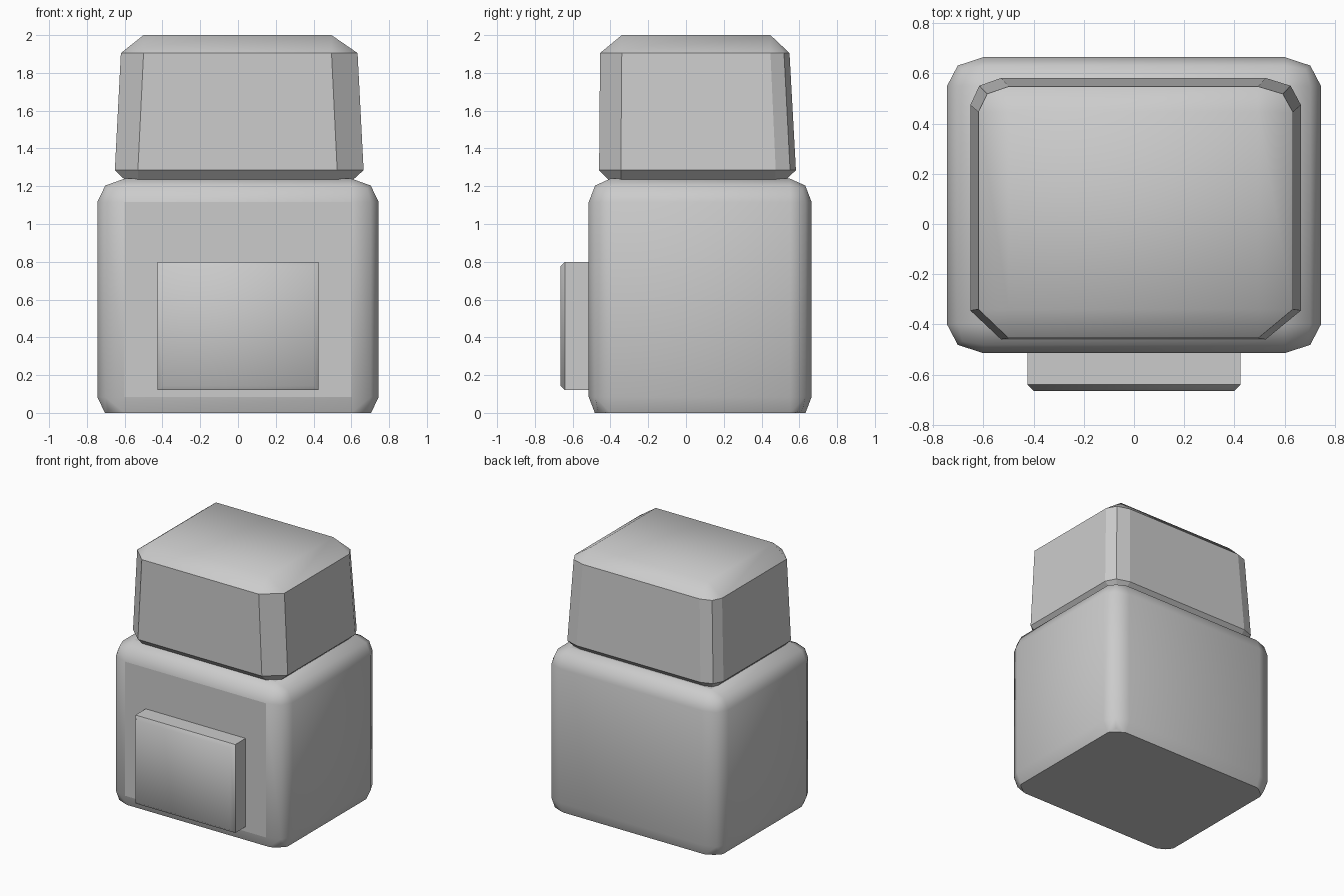
import bpy, bmesh
from mathutils import Vector

if "Cube" in bpy.data.objects:
    bpy.data.objects.remove(bpy.data.objects["Cube"])


def finish(name, bm):
    bmesh.ops.recalc_face_normals(bm, faces=bm.faces[:])
    me = bpy.data.meshes.new(name)
    bm.to_mesh(me)
    bm.free()
    ob = bpy.data.objects.new(name, me)
    bpy.context.collection.objects.link(ob)
    return ob


def box(bm, lo, hi):
    bmesh.ops.create_cube(bm, size=1)
    for v in bm.verts:
        v.co = Vector([l + (c + 0.5) * (h - l) for c, l, h in zip(v.co, lo, hi)])


# Body: rounded box stretched to size and cut flat at the ground
bm = bmesh.new()
bmesh.ops.create_cube(bm, size=1)
bmesh.ops.bevel(bm, geom=bm.edges[:], offset=0.097, segments=2, profile=0.5, affect='EDGES')
for v in bm.verts:
    v.co = Vector((v.co.x * 1.49, v.co.y * 1.18 + 0.075, v.co.z * 1.28 + 0.6))
cut = bmesh.ops.bisect_plane(bm, geom=bm.verts[:] + bm.edges[:] + bm.faces[:],
                             plane_co=(0, 0, 0), plane_no=(0, 0, -1), clear_outer=True)
bmesh.ops.holes_fill(bm, edges=[e for e in bm.edges if e.is_boundary])
bm.normal_update()
for f in bm.faces:
    f.smooth = f.normal.y > -0.99 and abs(f.normal.z) < 0.99
finish("body", bm)


# Head: stacked rings, single chamfer on front corners, double on back corners
def head_ring(bm, z, x0, x1, y0, y1, ix0, ix1, iy0, iy1):
    k = 0.29
    pts = [(ix0, y0), (ix1, y0), (x1, iy0), (x1, iy1),
           (x1 + (ix1 - x1) * k, y1 + (iy1 - y1) * k), (ix1, y1), (ix0, y1),
           (x0 + (ix0 - x0) * k, y1 + (iy1 - y1) * k), (x0, iy1), (x0, iy0)]
    return [bm.verts.new((x, y, z)) for x, y in pts]


bm = bmesh.new()
rings = [head_ring(bm, *r) for r in (
    (1.235, -0.60, 0.61, -0.41, 0.53, -0.53, 0.53, -0.345, 0.475),
    (1.285, -0.652, 0.665, -0.46, 0.582, -0.53, 0.525, -0.345, 0.475),
    (1.905, -0.62, 0.633, -0.455, 0.548, -0.50, 0.495, -0.34, 0.447),
    (2.0, -0.50, 0.495, -0.34, 0.447, -0.50, 0.495, -0.34, 0.447))]
for a, b in zip(rings, rings[1:]):
    for i in range(10):
        j = (i + 1) % 10
        bm.faces.new((a[i], a[j], b[j], b[i])).smooth = b is rings[-1]
bm.faces.new(rings[0])
bm.faces.new(rings[-1]).smooth = True
bmesh.ops.remove_doubles(bm, verts=bm.verts[:], dist=0.0005)
bmesh.ops.dissolve_degenerate(bm, edges=bm.edges[:], dist=0.0005)
finish("head", bm)

# Front panel: shallow block with a chamfered front rim
bm = bmesh.new()
box(bm, (-0.425, -0.665, 0.12), (0.425, -0.50, 0.80))
rim = [e for e in bm.edges if all(v.co.y < -0.6 for v in e.verts)]
bmesh.ops.bevel(bm, geom=rim, offset=0.025, segments=1, affect='EDGES')
bm.normal_update()
for f in bm.faces:
    f.smooth = f.normal.y < -0.5
finish("front_panel", bm)
